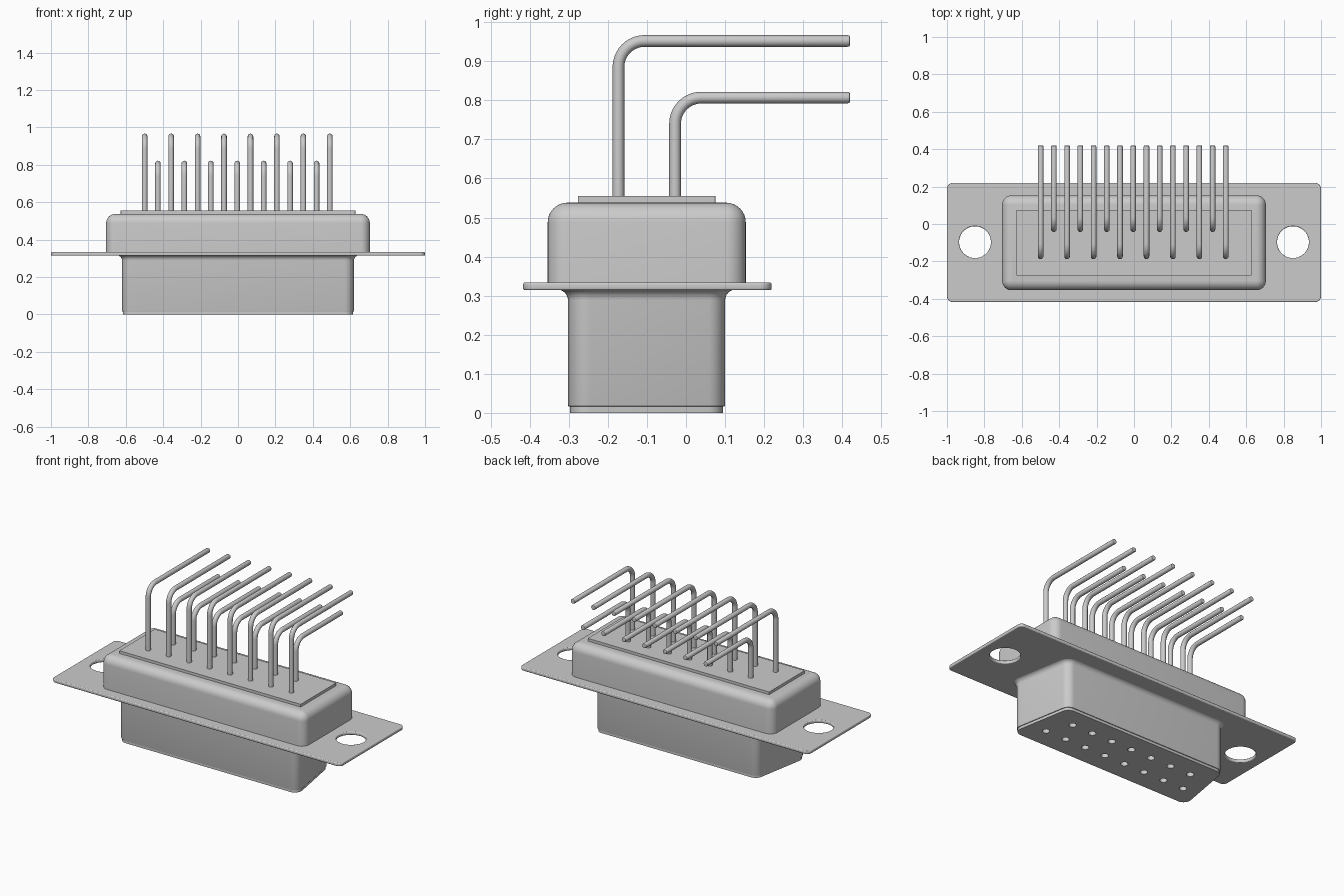
import bpy, bmesh
from math import sin, cos, pi, atan2, tan, radians
from mathutils import Vector

if "Cube" in bpy.data.objects:
    bpy.data.objects.remove(bpy.data.objects["Cube"])


def ring(core, r, steps=8):
    """Rounded outline: arcs of radius r around counter-clockwise core points."""
    pts, n = [], len(core)
    for i in range(n):
        p, c, q = (Vector(core[(i + k) % n]) for k in (-1, 0, 1))
        a = atan2((c - p).y, (c - p).x) - pi / 2
        b = atan2((q - c).y, (q - c).x) - pi / 2
        turn = (b - a) % (2 * pi)
        for k in range(steps + 1):
            t = a + turn * k / steps
            pts.append((c.x + r * cos(t), c.y + r * sin(t)))
    return pts


def circle(x, y, r, n=32):
    return [(x + r * cos(2 * pi * k / n), y + r * sin(2 * pi * k / n)) for k in range(n)]


def box_core(x, y0, y1, r):
    return [(-x + r, y0 + r), (x - r, y0 + r), (x - r, y1 - r), (-x + r, y1 - r)]


def finish(ob):
    bpy.ops.object.select_all(action='DESELECT')
    ob.select_set(True)
    bpy.context.view_layer.objects.active = ob
    if ob.type == 'CURVE':
        bpy.ops.object.convert(target='MESH')
    bpy.ops.object.shade_smooth_by_angle(angle=radians(35))


def add(name, data):
    ob = bpy.data.objects.new(name, data)
    bpy.context.collection.objects.link(ob)
    return ob


def loft(name, core, levels, caps=True):
    """Stack of rounded outlines given as (radius, z)."""
    bm = bmesh.new()
    rings = [[bm.verts.new((x, y, z)) for x, y in ring(core, r)] for r, z in levels]
    n = len(rings[0])
    for a, b in zip(rings, rings[1:]):
        for i in range(n):
            j = (i + 1) % n
            bm.faces.new((a[i], a[j], b[j], b[i]))
    if caps:
        bm.faces.new(rings[0][::-1])
        bm.faces.new(rings[-1])
    me = bpy.data.meshes.new(name)
    bm.to_mesh(me)
    bm.free()
    finish(add(name, me))


def plate(name, outlines, z0, z1, edge=0.0):
    """Filled outline with holes, extruded from z0 to z1 with rounded edges."""
    cu = bpy.data.curves.new(name, 'CURVE')
    cu.dimensions, cu.fill_mode = '2D', 'BOTH'
    cu.extrude = (z1 - z0) / 2 - edge
    cu.bevel_depth, cu.bevel_resolution, cu.offset = edge, 2, -edge
    for pts in outlines:
        sp = cu.splines.new('POLY')
        sp.points.add(len(pts) - 1)
        for p, (x, y) in zip(sp.points, pts):
            p.co = (x, y, 0, 1)
        sp.use_cyclic_u = True
    ob = add(name, cu)
    ob.location.z = (z0 + z1) / 2
    finish(ob)


def pin(name, x, y, top, bend=0.067, r=0.015):
    """Bent wire rising from the housing, then running backwards."""
    path = [(y, 0.5, 1)]
    for k in range(11):
        t = pi / 2 * k / 10
        path.append((y + bend - bend * cos(t), top - bend + bend * sin(t), 1))
    path += [(0.413, top, 1), (0.418, top, 0.9), (0.42, top, 0.7)]
    cu = bpy.data.curves.new(name, 'CURVE')
    cu.dimensions = '3D'
    cu.bevel_depth, cu.bevel_resolution, cu.use_fill_caps = r, 4, True
    sp = cu.splines.new('POLY')
    sp.points.add(len(path) - 1)
    for p, (py, pz, s) in zip(sp.points, path):
        p.co, p.radius = (x, py, pz, 1), s
    finish(add(name, cu))


# contact layout: eight in the front row, seven in the back row
PITCH = 0.1414
long_row = [(-0.499 + PITCH * i, -0.173) for i in range(8)]
short_row = [(-0.499 + PITCH * (i + 0.5), -0.028) for i in range(7)]

# mounting flange with two screw holes
plate("flange", [ring(box_core(1.0, -0.417, 0.219, 0.03), 0.03),
                 circle(-0.85, -0.097, 0.085, 48), circle(0.85, -0.097, 0.085, 48)],
      0.314, 0.334, 0.005)

# rear housing, rounded at the top
R = 0.05
loft("rear_housing", box_core(0.705, -0.354, 0.153, R),
     [(R, 0.325)] + [(max(R * cos(pi / 2 * k / 8), 0.0005), 0.488 + R * sin(pi / 2 * k / 8))
                     for k in range(9)])
plate("rear_insulator", [ring(box_core(0.627, -0.277, 0.075, 0.001), 0.001, 1)], 0.52, 0.555)

# D-shaped plug shell with a flared root and rolled rim
slope = 0.303 * tan(radians(10))
d_core = [(-0.57, -0.252), (0.57, -0.252), (0.57 - slope, 0.05), (-0.57 + slope, 0.05)]
levels = [(R - 0.006, 0.016), (R - 0.001, 0.017), (R, 0.02)]
levels += [(R + 0.028 * (1 - cos(pi / 2 * k / 6)), 0.288 + 0.028 * sin(pi / 2 * k / 6))
           for k in range(7)]
loft("plug_shell", d_core, levels, caps=False)

# plug insulator with contact holes
plate("plug_insulator", [ring(d_core, R - 0.005)] +
      [circle(x, y, 0.021, 20) for x, y in long_row + short_row], 0.0, 0.318)

# bent contact pins
for i, (x, y) in enumerate(long_row):
    pin(f"tall_pin_{i + 1}", x, y, 0.952)
for i, (x, y) in enumerate(short_row):
    pin(f"short_pin_{i + 1}", x, y, 0.807)
